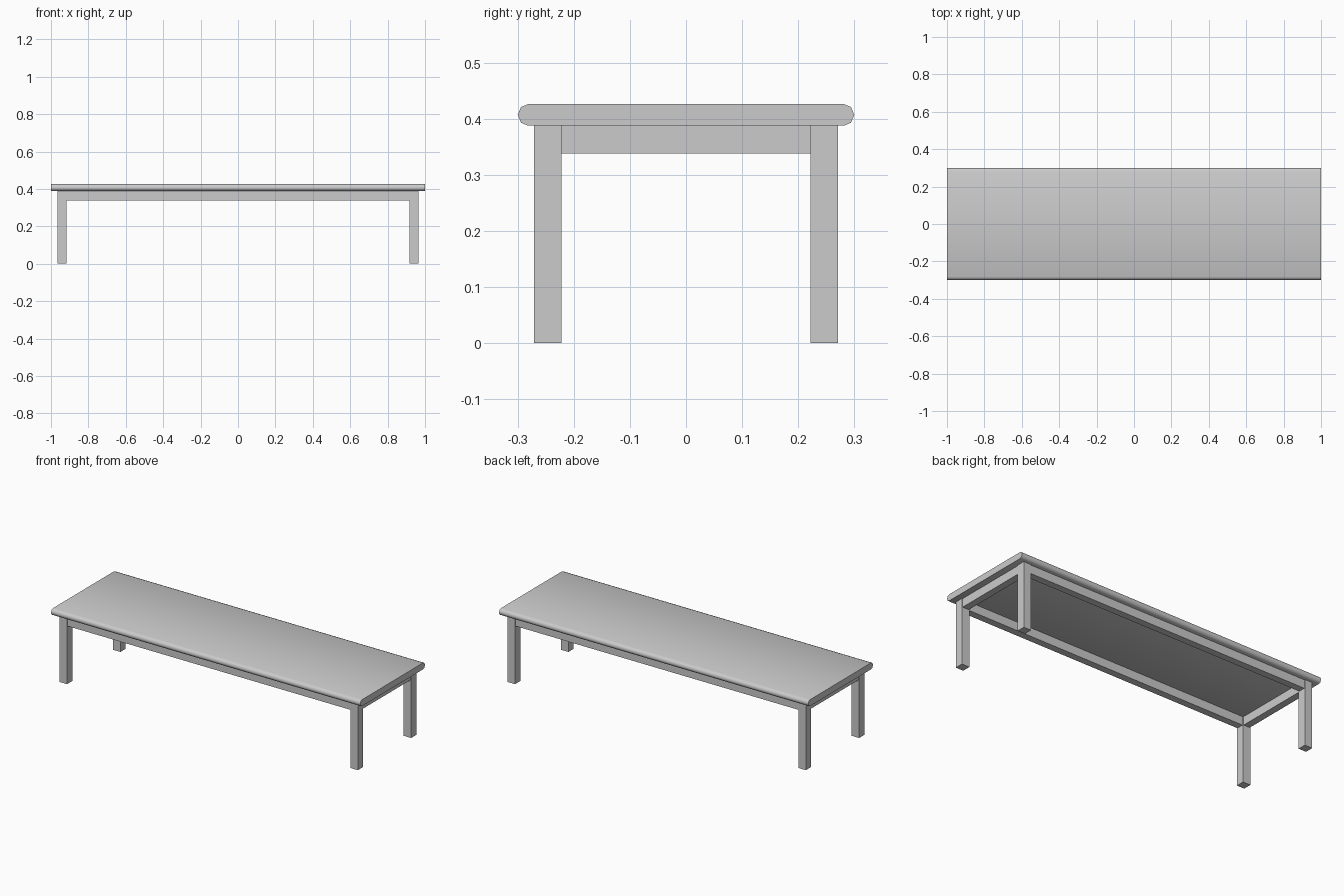
import bpy
import bmesh
import math

cube = bpy.data.objects.get("Cube")
if cube:
    bpy.data.objects.remove(cube, do_unlink=True)

grey = bpy.data.materials.new("light_grey")
grey.use_nodes = True
colour = (0.6, 0.6, 0.6, 1)
grey.diffuse_color = colour
grey.node_tree.nodes["Principled BSDF"].inputs["Base Color"].default_value = colour

LEG = 0.049                      # leg width
LEG_X, LEG_Y = 0.9405, 0.2465    # leg centres
RAIL_BOTTOM, TOP_BOTTOM, TOP = 0.338, 0.388, 0.426
RAIL = 0.041                     # rail thickness


def finish(name, bm):
    bmesh.ops.recalc_face_normals(bm, faces=bm.faces)
    mesh = bpy.data.meshes.new(name)
    bm.to_mesh(mesh)
    bm.free()
    mesh.materials.append(grey)
    obj = bpy.data.objects.new(name, mesh)
    bpy.context.collection.objects.link(obj)
    return obj


def box(name, x, y, size_x, size_y, z0, z1):
    bm = bmesh.new()
    bmesh.ops.create_cube(bm, size=1)
    bmesh.ops.scale(bm, vec=(size_x, size_y, z1 - z0), verts=bm.verts)
    bmesh.ops.translate(bm, vec=(x, y, (z0 + z1) / 2), verts=bm.verts)
    return finish(name, bm)


# Seat slab: rounded-edge profile extruded along x
mid = (TOP + TOP_BOTTOM) / 2
half = TOP - mid
quarter = [(0.282, half), (0.294, 0.014), (0.3, 0)]
right = quarter + [(y, -z) for y, z in quarter[-2::-1]]
profile = right + [(-y, -z) for y, z in right]
bm = bmesh.new()
end = bm.faces.new([bm.verts.new((-1, y, mid + z)) for y, z in profile])
sweep = bmesh.ops.extrude_face_region(bm, geom=[end], use_keep_orig=True)
moved = [v for v in sweep["geom"] if isinstance(v, bmesh.types.BMVert)]
bmesh.ops.translate(bm, vec=(2, 0, 0), verts=moved)
seat = finish("seat", bm)
bpy.ops.object.select_all(action="DESELECT")
seat.select_set(True)
bpy.context.view_layer.objects.active = seat
bpy.ops.object.shade_smooth_by_angle(angle=math.radians(60))

# Four square legs
for end_name, sy in (("front", -1), ("back", 1)):
    for side, sx in (("left", 1), ("right", -1)):
        box(f"{end_name}_{side}_leg", sx * LEG_X, sy * LEG_Y,
            LEG, LEG, 0, TOP_BOTTOM)

# Rails between the legs
for name, s in (("front", -1), ("back", 1)):
    box(f"{name}_rail", 0, s * LEG_Y, 2 * LEG_X - LEG, RAIL,
        RAIL_BOTTOM, TOP_BOTTOM)
for name, s in (("left", 1), ("right", -1)):
    box(f"{name}_rail", s * LEG_X, 0, RAIL, 2 * LEG_Y - LEG,
        RAIL_BOTTOM, TOP_BOTTOM)
